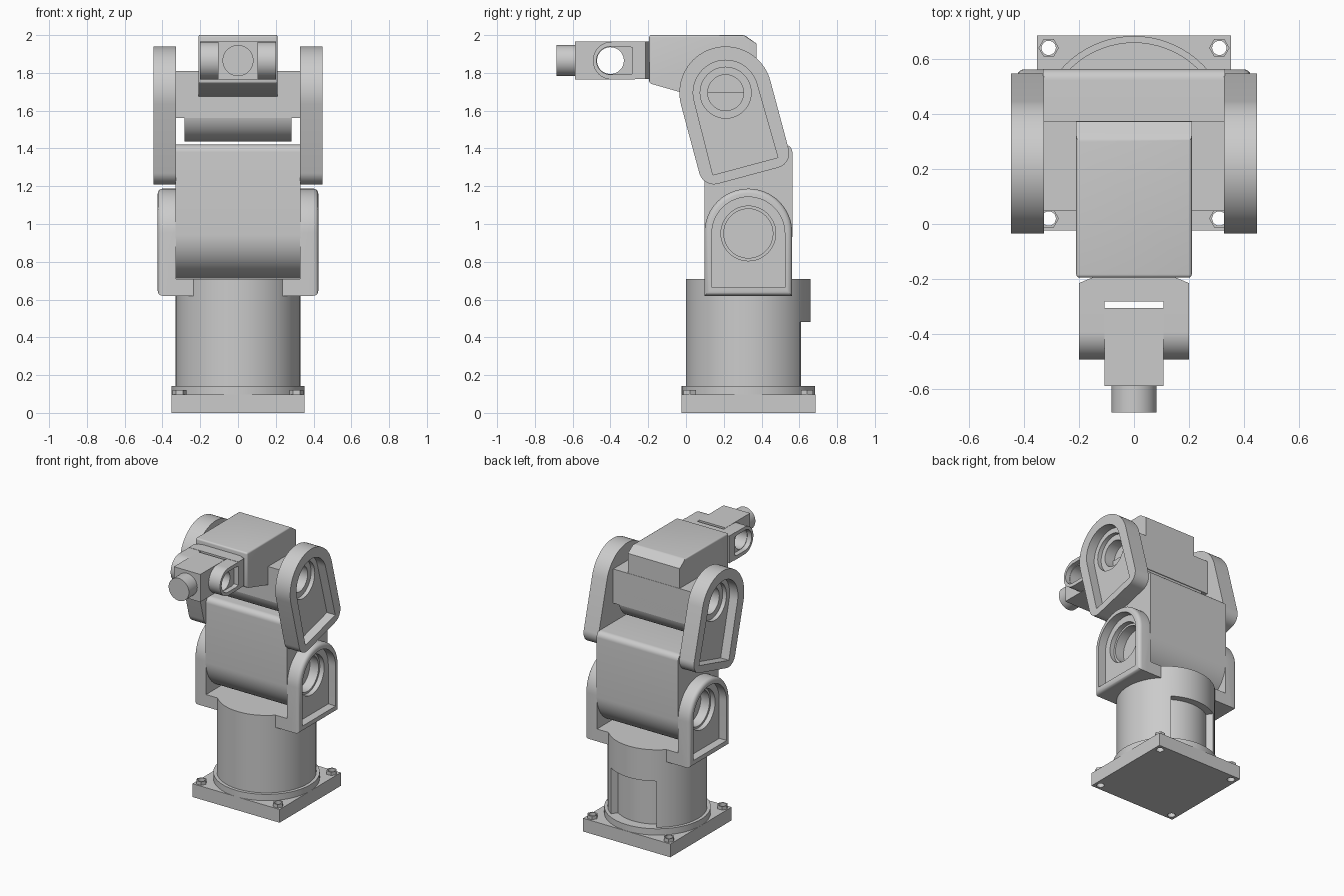
import bpy, bmesh, math
from mathutils import Vector

if "Cube" in bpy.data.objects:
    bpy.data.objects.remove(bpy.data.objects["Cube"])

grey = bpy.data.materials.new("light_grey")
grey.diffuse_color = (0.6, 0.6, 0.6, 1)
grey.use_nodes = True
grey.node_tree.nodes["Principled BSDF"].inputs["Base Color"].default_value = grey.diffuse_color


def arc(cx, cy, r, a0, a1, n=24):
    """Points on an arc, angles in degrees."""
    out = []
    for i in range(n + 1):
        a = math.radians(a0 + (a1 - a0) * i / n)
        out.append((cx + r * math.cos(a), cy + r * math.sin(a)))
    return out


def circle(cx, cy, r, n=48):
    return arc(cx, cy, r, 0, 360, n)[:-1]


def rect(a0, a1, b0, b1):
    return [(a0, b0), (a1, b0), (a1, b1), (a0, b1)]


def prism(name, pts, axis, lo, hi, bevel=0.0, pick=None):
    """Extrude a 2D outline along an axis; optionally round chosen edges."""
    place = {"x": lambda p, t: (t, p[0], p[1]),
             "y": lambda p, t: (p[0], t, p[1]),
             "z": lambda p, t: (p[0], p[1], t)}[axis]
    bm = bmesh.new()
    a = [bm.verts.new(place(p, lo)) for p in pts]
    b = [bm.verts.new(place(p, hi)) for p in pts]
    bm.faces.new(a)
    bm.faces.new(b)
    for i in range(len(pts)):
        j = (i + 1) % len(pts)
        bm.faces.new((a[i], a[j], b[j], b[i]))
    bmesh.ops.recalc_face_normals(bm, faces=bm.faces)
    if bevel:
        edges = [e for e in bm.edges if pick is None or all(pick(v.co) for v in e.verts)]
        bmesh.ops.bevel(bm, geom=edges, offset=bevel, segments=4, profile=0.5, affect='EDGES')
    me = bpy.data.meshes.new(name)
    bm.to_mesh(me)
    bm.free()
    ob = bpy.data.objects.new(name, me)
    bpy.context.collection.objects.link(ob)
    me.materials.append(grey)
    return ob


def activate(ob):
    bpy.ops.object.select_all(action='DESELECT')
    ob.select_set(True)
    bpy.context.view_layer.objects.active = ob


def boolean(ob, *tools, op='DIFFERENCE'):
    activate(ob)
    for t in tools:
        m = ob.modifiers.new("bool", 'BOOLEAN')
        m.operation, m.object, m.solver = op, t, 'EXACT'
        bpy.ops.object.modifier_apply(modifier=m.name)
    for t in tools:
        bpy.data.objects.remove(t)


def mirror(ob):
    activate(ob)
    m = ob.modifiers.new("mirror", 'MIRROR')
    m.use_clip = False
    bpy.ops.object.modifier_apply(modifier=m.name)


CY = 0.33                      # centre line of the base
SH = (0.33, 0.95)              # shoulder axis (y, z)
EL = (0.21, 1.695)             # elbow axis (y, z)
WR = (-0.40, 1.865)            # wrist axis (y, z)
bolts = [(sx * 0.31, CY + sy * 0.31) for sx in (-1, 1) for sy in (-1, 1)]

# base plate with bolt holes
plate = prism("base_plate", rect(-0.353, 0.353, -0.023, 0.685), "z", 0, 0.097)
boolean(plate, *[prism("cut", circle(x, y, 0.026, 24), "z", -0.1, 0.2) for x, y in bolts])
for i, (x, y) in enumerate(bolts):
    nut = prism("hex_nut_%d" % (i + 1), circle(x, y, 0.037, 6), "z", 0.096, 0.122)
    boolean(nut, prism("cut", circle(x, y, 0.026, 24), "z", 0, 0.2))

# round flange and base column with a recess at the back
prism("base_flange", circle(0, CY, 0.353, 72), "z", 0.096, 0.143)
column = prism("base_column", circle(0, CY, 0.33, 72), "z", 0.12, 0.71)
sector = arc(0, CY, 0.28, 56, 124) + arc(0, CY, 0.45, 124, 56)
boolean(column, prism("cut", sector, "z", 0.143, 0.48))

# shoulder yoke: arched cheeks with recess, bearing hole and inward feet
cheek = prism("shoulder_yoke", rect(0.098, 0.562, 0.62, 0.71)[:2] +
              arc(CY, 0.955, 0.232, 0, 180, 32), "x", 0.327, 0.425, 0.025,
              lambda c: c.x > 0.42 and c.z > 0.5)
foot = prism("foot", rect(0.098, 0.562, 0.62, 0.71), "x", 0.235, 0.36)
boolean(cheek, foot, op='UNION')
boolean(cheek,
        prism("cut", [(0.137, 0.665), (0.523, 0.665)] + arc(CY, 0.95, 0.193, 0, 180, 32),
              "x", 0.365, 0.6),
        prism("cut", circle(*SH, 0.145), "x", 0.25, 0.6))
mirror(cheek)

# upper arm: rounded bottom, softened top edges, bearing sockets
R = 0.233
arm = prism("upper_arm", arc(CY, 0.945, R, 180, 360, 40) +
            arc(CY + R - 0.04, 1.38, 0.04, 0, 90, 8) +
            arc(CY - R + 0.04, 1.38, 0.04, 90, 180, 8), "x", -0.33, 0.33)
boolean(arm, *[prism("cut", circle(*SH, 0.13), "x", min(s * 0.26, s * 0.5), max(s * 0.26, s * 0.5))
               for s in (-1, 1)])


# elbow side links, leaning back 15 degrees
def lean(pts):
    c, s = math.cos(math.radians(15)), math.sin(math.radians(15))
    return [(EL[0] + u * c - v * s, EL[1] + u * s + v * c) for u, v in pts]


link = prism("elbow_link", lean(arc(0, 0, 0.245, 0, 180, 36) +
             arc(-0.165, -0.375, 0.08, 180, 270, 10) +
             arc(0.165, -0.375, 0.08, 270, 360, 10)), "x", 0.327, 0.447)
boolean(link,
        prism("cut", lean(arc(0, 0, 0.172, 0, 180, 36) + [(-0.178, -0.403), (0.178, -0.403)]),
              "x", 0.38, 0.6),
        prism("cut", circle(*EL, 0.135), "x", 0.35, 0.6),
        prism("cut", circle(*EL, 0.095), "x", 0.2, 0.6))
mirror(link)

# elbow block: wide hub plus a narrower rounded lower drum
hub = prism("elbow_hub", rect(0.048, 0.375, 1.56, 1.81), "x", -0.33, 0.33)
boolean(hub, *[prism("cut", circle(*EL, 0.095), "x", min(s * 0.27, s * 0.5), max(s * 0.27, s * 0.5))
               for s in (-1, 1)])
prism("elbow_drum", arc(0.2115, 1.60, 0.1635, 180, 360, 32) +
      [(0.375, 1.7), (0.048, 1.7)], "x", -0.282, 0.282)

# forearm: chamfered back, sloping underside
prism("forearm", [(-0.195, 2.0), (-0.195, 1.745), (0.06, 1.672), (0.373, 1.672),
                  (0.373, 1.955), (0.31, 2.0)], "x", -0.21, 0.21, 0.012,
      lambda c: c.z > 1.7 and c.y < 0.35)

# wrist fork: chamfered back block with two rounded, pocketed arms
prism("wrist_mount", [(-0.2, -0.215), (-0.2, -0.282), (0.2, -0.282), (0.2, -0.215),
                      (0.14, -0.19), (-0.14, -0.19)], "z", 1.767, 1.967)
prong = prism("wrist_fork", arc(-0.393, WR[1], 0.1, 90, 270, 28) +
              [(-0.27, 1.765), (-0.27, 1.965)], "x", 0.107, 0.2)
boolean(prong,
        prism("cut", arc(WR[0], WR[1], 0.074, 90, 270) + arc(-0.312, WR[1], 0.074, -90, 90),
              "x", 0.165, 0.4),
        prism("cut", circle(*WR, 0.071), "x", 0.0, 0.4))
mirror(prong)

# hand block with cross hole, and round tool flange
hand = prism("hand_block", rect(-0.107, 0.107, -0.588, -0.305), "z", 1.765, 1.967)
boolean(hand, prism("cut", circle(*WR, 0.071), "x", -0.4, 0.4))
prism("tool_flange", circle(0, 1.865, 0.082), "y", -0.685, -0.58)

# smooth round faces, keep hard edges
for ob in list(bpy.context.scene.objects):
    activate(ob)
    bpy.ops.object.shade_smooth_by_angle(angle=math.radians(30))
